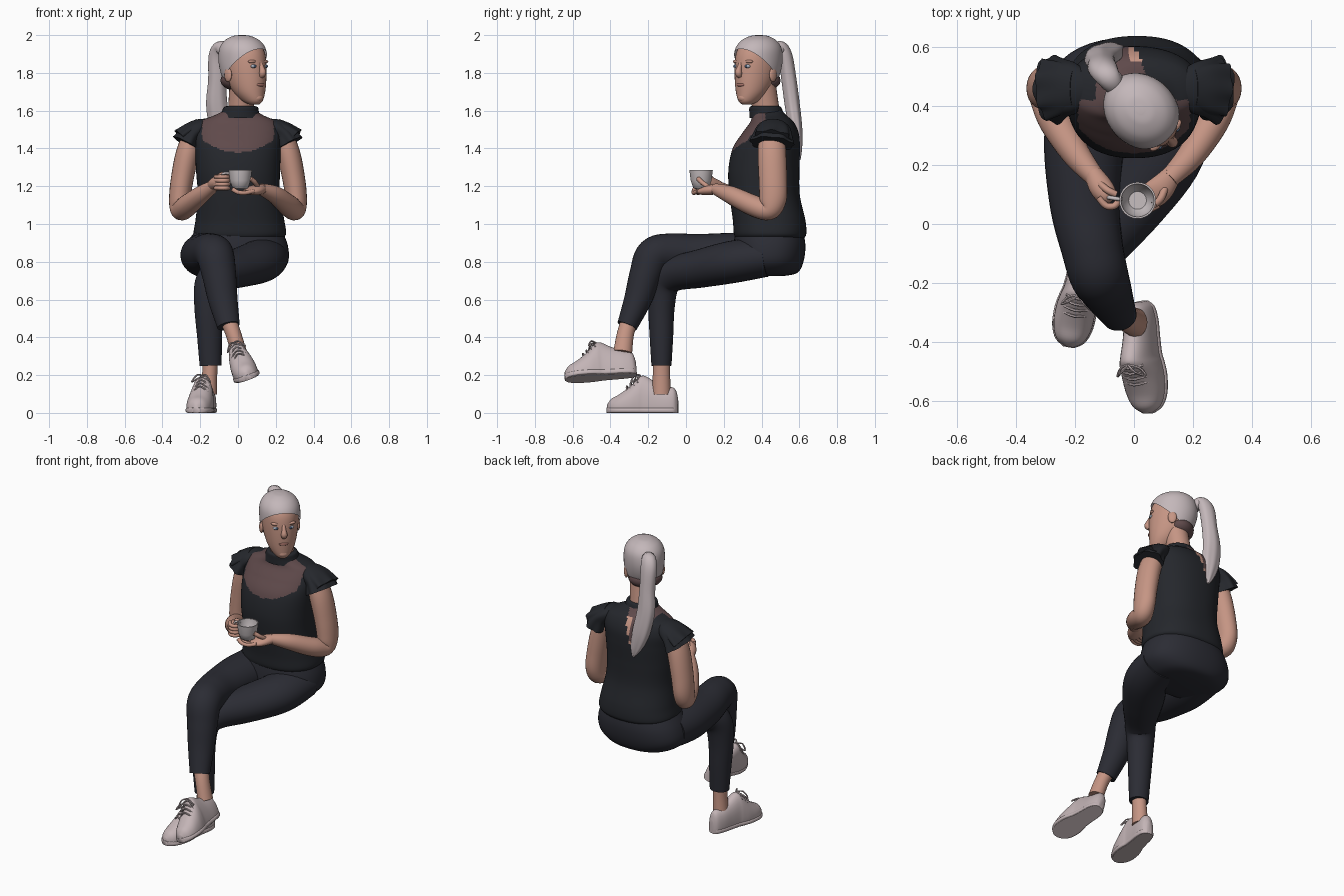
import bpy, bmesh, math
from mathutils import Vector as V, Matrix as M

def mat(name, *c):
    m = bpy.data.materials.new(name)
    m.diffuse_color = (*c, 1)
    return m

TOP = mat("black blouse", .018, .020, .025)
SHEER = mat("sheer brown", .115, .068, .070)
PANTS = mat("navy trousers", .024, .025, .034)
SKIN = mat("skin", .56, .30, .23)
HAIR = mat("pale hair", .55, .475, .49)
SHOE = mat("pale shoe", .55, .46, .47)
CUP = mat("cup white", .57, .52, .53)
EYE = mat("eye grey", .42, .45, .52)
IRIS = mat("iris blue", .06, .10, .17)
LIP = mat("lips", .38, .17, .14)
I = M.Identity(4)

def finish(name, bm, mats, xf=I, rule=None, angle=50):
    bmesh.ops.recalc_face_normals(bm, faces=bm.faces[:])
    me = bpy.data.meshes.new(name)
    bm.to_mesh(me)
    bm.free()
    me.transform(xf)
    for m in mats:
        me.materials.append(m)
    if rule:
        for p in me.polygons:
            p.material_index = rule(p.center)
    me.shade_smooth()
    me.set_sharp_from_angle(angle=math.radians(angle))
    ob = bpy.data.objects.new(name, me)
    bpy.context.collection.objects.link(ob)
    return ob

def catmull(p, k):
    """Smooth interpolation of whole section tuples."""
    out = []
    for i in range(len(p) - 1):
        a, b, c, d = p[max(i - 1, 0)], p[i], p[i + 1], p[min(i + 2, len(p) - 1)]
        for j in range(k):
            t = j / k
            out.append([.5 * (2 * B + (C - A) * t + (2 * A - 5 * B + 4 * C - D) * t * t
                              + (3 * B - A - 3 * C + D) * t ** 3) for A, B, C, D in zip(a, b, c, d)])
    return out + [list(p[-1])]

def loft(name, secs, mats, n=24, k=5, ref=(1, 0, 0), axis=None, power=2, floor=None,
         wave=0, xf=I, rule=None, cut=None):
    """Skin elliptical sections (x, y, z, a, b) along a path; a lies along ref."""
    s = catmull(secs, k)
    bm = bmesh.new()
    rings = []
    for i, (x, y, z, a, b) in enumerate(s):
        p = V((x, y, z))
        t = V(axis) if axis else V(s[min(i + 1, len(s) - 1)][:3]) - V(s[max(i - 1, 0)][:3])
        t.normalize()
        u = V(ref)
        u = (u - t * u.dot(t)).normalized()
        w = t.cross(u)
        ring = []
        for j in range(n):
            q = 2 * math.pi * j / n
            c, d = math.cos(q), math.sin(q)
            f = 1 + wave * math.sin(7 * q) * (i / (len(s) - 1)) ** 2
            e = 2 / power
            v = p + f * (u * a * math.copysign(abs(c) ** e, c) + w * b * math.copysign(abs(d) ** e, d))
            if floor is not None:
                v.z = max(v.z, floor)
            ring.append(bm.verts.new(v))
        rings.append(ring)
    for r, q in zip(rings, rings[1:]):
        for j in range(n):
            bm.faces.new((r[j], r[(j + 1) % n], q[(j + 1) % n], q[j]))
    bm.faces.new(rings[0])
    bm.faces.new(rings[-1])
    if cut:
        bmesh.ops.bisect_plane(bm, geom=bm.verts[:] + bm.edges[:] + bm.faces[:],
                               plane_co=cut[0], plane_no=cut[1], clear_inner=True)
    return finish(name, bm, mats, xf, rule)

def ball(name, pos, size, m, xf=I, seg=20):
    bm = bmesh.new()
    bmesh.ops.create_uvsphere(bm, u_segments=seg, v_segments=seg // 2, radius=1,
                              matrix=M.Translation(pos) @ M.Diagonal((*size, 1)))
    return finish(name, bm, [m], xf)

def rod(name, pts, r, m, xf=I, ref=(1, 0, 0), n=8):
    return loft(name, [(*p, r, r) for p in pts], [m], n=n, k=4, ref=ref, xf=xf)

# blouse with sheer yoke at the front and keyhole at the back (skin strip on one side)
def yoke(c):
    if c.y < .42:
        return int(c.z > 1.38 + 1.8 * c.x ** 2 and abs(c.x) < .19)
    x = c.x + .05
    if c.z > 1.35 and abs(x) < .36 * (c.z - 1.35):
        return 2 if x > .015 + .1 * (c.z - 1.35) and c.z < 1.56 else 1
    return 0
loft("blouse", [(.01, .445, .925, .225, .18), (.01, .445, .95, .245, .192), (.01, .44, 1.02, .235, .192),
                (.005, .417, 1.15, .218, .186), (0, .412, 1.28, .222, .188), (0, .425, 1.4, .228, .178),
                (0, .447, 1.48, .23, .15), (0, .455, 1.54, .205, .115), (.005, .44, 1.575, .13, .092),
                (.01, .43, 1.6, .085, .08)], [TOP, SHEER, SKIN], n=112, k=14, axis=(0, 0, 1), power=2.3, rule=yoke)
loft("collar", [(.01, .43, 1.56, .115, .095), (.012, .425, 1.59, .1, .09), (.015, .42, 1.618, .09, .084),
                (.015, .42, 1.625, .07, .07)], [TOP], axis=(0, 0, 1))
loft("neck", [(.01, .44, 1.5, .07, .07), (.015, .425, 1.6, .068, .07), (.025, .4, 1.74, .07, .075)], [SKIN])

# ruffled cap sleeves
for s, side in ((-1, "right"), (1, "left")):
    loft(side + "_sleeve", [(s * .15, .46, 1.535, .05, .025), (s * .2, .46, 1.51, .085, .048),
                            (s * .245, .46, 1.475, .1, .06), (s * .275, .455, 1.425, .115, .075)],
         [TOP], n=56, k=5, ref=(0, 1, 0), wave=.06)
    loft(side + "_sleeve_frill", [(s * .2, .46, 1.525, .07, .035), (s * .25, .46, 1.495, .09, .045),
                                  (s * .297, .455, 1.455, .1, .055)], [TOP], n=56, k=5, ref=(0, 1, 0), wave=-.09)

# arms
def arm(side, s, wrist):
    loft(side, [(s * .22, .455, 1.5, .055, .065), (s * .265, .455, 1.38, .062, .075),
                (s * .295, .46, 1.24, .06, .075), (s * .308, .46, 1.13, .057, .072),
                (s * .3, .435, 1.075, .056, .056), (s * .265, .35, 1.1, .058, .056),
                (s * .195, .235, 1.155, .047, .047), wrist], [SKIN], k=6)
arm("right_arm", -1, (-.125, .15, 1.205, .032, .03))
arm("left_arm", 1, (.12, .155, 1.185, .034, .03))

# hands: right pinches the handle, left cradles the cup
loft("right_palm", [(-.14, .175, 1.2, .03, .028), (-.115, .13, 1.215, .04, .035),
                    (-.09, .095, 1.225, .035, .035), (-.075, .08, 1.225, .012, .015)], [SKIN])
loft("left_palm", [(.13, .17, 1.185, .032, .026), (.095, .125, 1.18, .045, .027),
                   (.06, .095, 1.175, .045, .02), (.035, .08, 1.174, .02, .01)], [SKIN])
for i in range(4):
    z = 1.25 - .02 * i
    rod("right_finger", [(-.12, .09, z), (-.095, .062, z), (-.065, .062, z), (-.05, .085, z)],
        .0115, SKIN, ref=(0, 0, 1))
    y = .045 + .022 * i
    rod("left_finger", [(.085, y + .02, 1.175), (.04, y, 1.165), (.0, y - .005, 1.168), (-.03, y, 1.185)],
        .0115, SKIN, ref=(0, 1, 0))
rod("right_thumb", [(-.12, .14, 1.235), (-.09, .115, 1.262), (-.06, .1, 1.262)], .012, SKIN, ref=(0, 0, 1))
rod("left_thumb", [(.105, .12, 1.195), (.09, .085, 1.22), (.068, .065, 1.24)], .013, SKIN, ref=(0, 1, 0))

# cup
loft("cup", [(.012, .08, z, r, r) for z, r in ((1.185, .03), (1.192, .042), (1.23, .055), (1.286, .062),
     (1.286, .056), (1.23, .048), (1.205, .03))], [CUP], n=32, k=1, axis=(0, 0, 1))
rod("cup_handle", [(-.04, .083, 1.268), (-.075, .088, 1.268), (-.088, .09, 1.245), (-.072, .088, 1.222),
                   (-.035, .083, 1.22)], .007, CUP, ref=(0, 1, 0))

# trousers
loft("trouser_seat", [(0, .42, .725, .12, .1), (-.01, .43, .742, .21, .16), (-.012, .437, .8, .275, .185),
                      (-.005, .442, .89, .268, .19), (.005, .44, .98, .22, .175)],
     [PANTS], n=40, axis=(0, 0, 1), power=2.3)
loft("upper_crossed_leg", [(-.155, .42, .84, .14, .11), (-.17, .25, .835, .135, .118), (-.166, .06, .84, .118, .107),
                           (-.142, -.08, .85, .105, .1), (-.12, -.17, .83, .1, .098), (-.1, -.215, .73, .09, .085),
                           (-.08, -.255, .6, .078, .073), (-.05, -.312, .46, .06, .054)], [PANTS], n=32, k=6)
loft("lower_leg", [(.135, .42, .825, .135, .105), (.108, .25, .8, .134, .112), (0, .08, .765, .118, .102),
                   (-.1, -.06, .735, .092, .09), (-.145, -.115, .68, .085, .08), (-.155, -.13, .56, .076, .07),
                   (-.15, -.13, .4, .066, .062), (-.145, -.13, .25, .058, .053)], [PANTS], n=32, k=6)
loft("raised_ankle", [(-.055, -.295, .5, .045, .045), (-.025, -.32, .42, .041, .045), (.005, -.335, .32, .042, .05)], [SKIN])
loft("standing_ankle", [(-.145, -.13, .3, .04, .045), (-.15, -.13, .2, .04, .046), (-.155, -.13, .1, .045, .05)], [SKIN])

# shoes: local heel at the origin, toe along -y
def shoe(side, xf):
    prof = ((.002, .015, .08), (-.015, .036, .128), (-.06, .047, .142), (-.12, .05, .165), (-.175, .054, .195),
            (-.205, .061, .19), (-.25, .068, .145), (-.31, .065, .1), (-.355, .047, .075), (-.378, .016, .045))
    loft(side + "_shoe", [(0, y, h * .3, a, h * .7) for y, a, h in prof], [SHOE], n=28, axis=(0, -1, 0),
         power=2.2, floor=0, xf=xf)
    loft(side + "_sole", [(0, y - .002, .014, a * 1.05 + .001, .014) for y, a, h in prof], [SHOE], n=24,
         axis=(0, -1, 0), power=5, xf=xf)
    for i in range(4):
        y, z = -.205 - .02 * i, .19 - .0165 * i
        rod(side + "_lace", [(-.04, y, z - .03), (0, y - .008, z + .001), (.04, y, z - .03)], .005, SHOE, xf, (0, 1, 0), 6)
    for s in (-1, 1):
        rod(side + "_bow", [(0, -.2, .198), (s * .025, -.225, .2), (s * .05, -.24, .165), (s * .035, -.215, .175),
                            (0, -.2, .195)], .0045, SHOE, xf, (0, 0, 1), 6)
R = lambda d, ax: M.Rotation(math.radians(d), 4, ax)
shoe("standing", M.Translation((-.15, -.045, 0)) @ R(-11, 'Z'))
shoe("raised", M.Translation((.035, -.262, .2)) @ R(3, 'Z') @ R(4, 'X') @ R(-20, 'Y'))

# head, turned to the side; local face looks along -y
H = M.Translation((.03, .378, 0)) @ R(45, 'Z')
skull = [(0, -.08, 1.632, .022, .025), (0, -.066, 1.652, .048, .06), (0, -.042, 1.7, .078, .09),
         (0, -.015, 1.77, .098, .12), (0, 0, 1.85, .107, .132), (0, .005, 1.91, .104, .124),
         (0, .008, 1.955, .08, .095), (0, .01, 1.98, .04, .05), (0, .01, 1.986, .008, .01)]
loft("head", skull, [SKIN], n=36, axis=(0, 0, 1), xf=H)
loft("hair_cap", [(x, y + .003, z + .014 * (z > 1.9), a * 1.07 + .003, b * 1.05 + .003) for x, y, z, a, b in skull],
     [HAIR], n=48, k=8, axis=(0, 0, 1), xf=H, cut=((0, 0, 1.815), (0, .67, .74)))
ball("nape_hair", (0, .05, 1.76), (.099, .075, .055), SHEER, H)
loft("nose", [(0, -.122, 1.855, .01, .01), (0, -.136, 1.825, .013, .014), (0, -.142, 1.8, .019, .019),
              (0, -.13, 1.782, .014, .014)], [SKIN], n=14, xf=H)
ball("lips", (0, -.125, 1.737), (.03, .014, .011), LIP, H)
ball("chin", (0, -.105, 1.668), (.033, .028, .025), SKIN, H)
for s in (-1, 1):
    ball("eye", (s * .042, -.117, 1.835), (.019, .012, .01), EYE, H)
    ball("iris", (s * .042, -.126, 1.835), (.008, .005, .008), IRIS, H)
    ball("brow", (s * .042, -.109, 1.86), (.03, .016, .01), SKIN, H)
    ball("ear", (s * .107, .01, 1.79), (.012, .026, .038), SKIN, H)

# ponytail
loft("ponytail", [(-.055, .455, 1.9, .03, .03), (-.085, .495, 1.935, .04, .035), (-.105, .525, 1.89, .05, .038),
                  (-.11, .545, 1.76, .048, .04), (-.112, .562, 1.63, .056, .04), (-.09, .58, 1.5, .055, .035),
                  (-.065, .592, 1.4, .035, .022), (-.05, .6, 1.34, .006, .006)], [HAIR], n=42, k=6, wave=.07)
ball("hair_tie", (-.078, .488, 1.925), (.04, .04, .034), HAIR)
